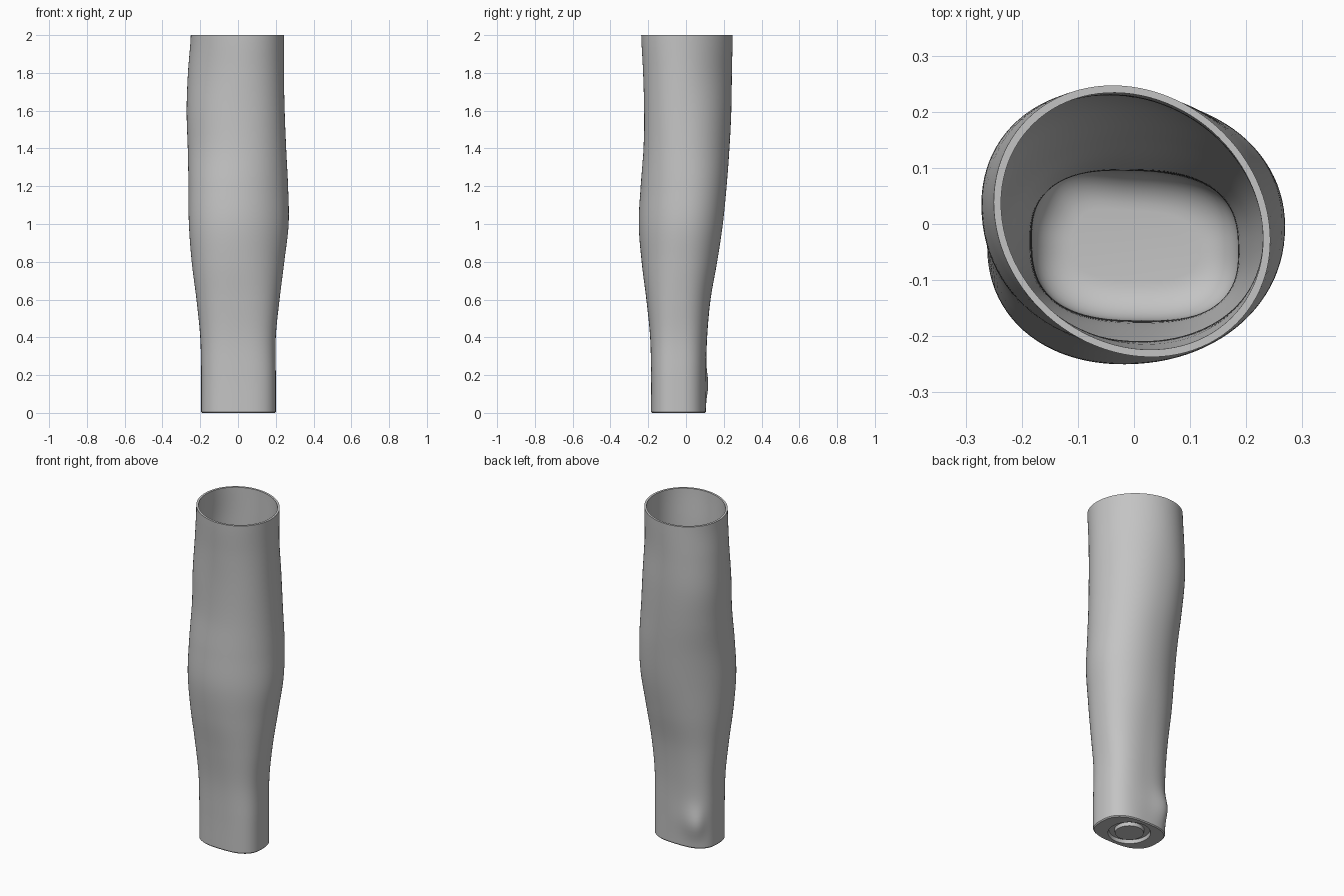
import bpy
import bmesh
import math

if "Cube" in bpy.data.objects:
    bpy.data.objects.remove(bpy.data.objects["Cube"], do_unlink=True)

SEGMENTS = 96
WALL = 0.013
FLOOR = 0.05
FILLET = 0.07

# Cross-sections: height, x min, x max, y min, y max, skew, squareness
SECTIONS = [
    (0.0, -0.195, 0.2, -0.185, 0.105, -0.06, 2.7),
    (0.2, -0.195, 0.2, -0.185, 0.106, -0.06, 2.7),
    (0.4, -0.2, 0.2, -0.19, 0.112, -0.04, 2.6),
    (0.6, -0.22, 0.22, -0.21, 0.13, 0.0, 2.4),
    (0.8, -0.245, 0.245, -0.235, 0.165, 0.05, 2.2),
    (1.0, -0.26, 0.268, -0.25, 0.195, 0.08, 2.1),
    (1.2, -0.262, 0.265, -0.24, 0.215, 0.05, 2.1),
    (1.4, -0.266, 0.255, -0.225, 0.23, -0.04, 2.1),
    (1.6, -0.272, 0.247, -0.222, 0.24, -0.1, 2.1),
    (1.8, -0.265, 0.243, -0.227, 0.243, -0.14, 2.0),
    (2.0, -0.25, 0.243, -0.237, 0.247, -0.14, 2.0),
]


def section_at(z):
    """Smoothly interpolate the cross-section values at a height."""
    last = len(SECTIONS) - 1
    pos = min(max(z / 2 * last, 0), last)
    i = min(int(pos), last - 1)
    t = pos - i
    p0, p1, p2, p3 = (SECTIONS[min(max(i + k, 0), last)] for k in (-1, 0, 1, 2))
    return [b + t / 2 * (c - a + t * (2 * a - 5 * b + 4 * c - d
                                      + t * (3 * (b - c) + d - a)))
            for a, b, c, d in zip(p0, p1, p2, p3)][1:]


def signed_power(u, n):
    return math.copysign(abs(u) ** (2 / n), u)


def body_ring(z, inset=0.0, height=None):
    """Rounded, skewed outline of the limb, optionally shrunk inwards."""
    x0, x1, y0, y1, skew, n = section_at(z)
    cx, cy = (x0 + x1) / 2, (y0 + y1) / 2
    a, b = (x1 - x0) / 2 - inset, (y1 - y0) / 2 - inset
    points = []
    for i in range(SEGMENTS):
        t = 2 * math.pi * i / SEGMENTS
        dx = a * signed_power(math.cos(t), n)
        dy = b * signed_power(math.sin(t + skew), n)
        # Wrist bone bump on the back
        bump = 0.15 * math.exp(-((t - 2.1) / 0.38) ** 2 - ((z - 0.15) / 0.09) ** 2)
        points.append((cx + dx * (1 + bump), cy + dy * (1 + bump),
                       z if height is None else height))
    return points


def circle_ring(radius, z):
    return [(radius * math.cos(2 * math.pi * i / SEGMENTS),
             -0.04 + radius * math.sin(2 * math.pi * i / SEGMENTS), z)
            for i in range(SEGMENTS)]


# Underside: centre disc, round groove and flat base
rings = [circle_ring(0.078, 0), circle_ring(0.082, 0.02),
         circle_ring(0.112, 0.02), circle_ring(0.117, 0),
         body_ring(0, 0.005, 0)]

# Outer wall from base to rim
STEPS = 80
rings += [body_ring(0.006 + (2 - 0.006) * i / STEPS) for i in range(STEPS + 1)]

# Inner wall from rim down to the floor
start = FLOOR + FILLET
rings += [body_ring(2 - (2 - start) * i / STEPS, WALL) for i in range(STEPS + 1)]

# Rounded transition into the floor
for i in range(1, 9):
    angle = math.pi / 2 * i / 8
    rings.append(body_ring(start, WALL + FILLET * (1 - math.cos(angle)),
                           start - FILLET * math.sin(angle)))

# Skin all rings into one closed shell
bm = bmesh.new()
loops = [[bm.verts.new(p) for p in ring] for ring in rings]
for lower, upper in zip(loops, loops[1:]):
    for i in range(SEGMENTS):
        j = (i + 1) % SEGMENTS
        bm.faces.new((lower[i], lower[j], upper[j], upper[i]))
bm.faces.new(loops[0][::-1])
bm.faces.new(loops[-1])
bmesh.ops.recalc_face_normals(bm, faces=bm.faces)
mesh = bpy.data.meshes.new("forearm_shell")
bm.to_mesh(mesh)
bm.free()

shell = bpy.data.objects.new("forearm_shell", mesh)
bpy.context.collection.objects.link(shell)

# Single grey material
grey = bpy.data.materials.new("plain_grey")
grey.use_nodes = True
color = (0.55, 0.55, 0.55, 1)
grey.diffuse_color = color
grey.node_tree.nodes["Principled BSDF"].inputs["Base Color"].default_value = color
mesh.materials.append(grey)

bpy.ops.object.select_all(action="DESELECT")
shell.select_set(True)
bpy.context.view_layer.objects.active = shell
bpy.ops.object.shade_smooth_by_angle(angle=math.radians(35))
